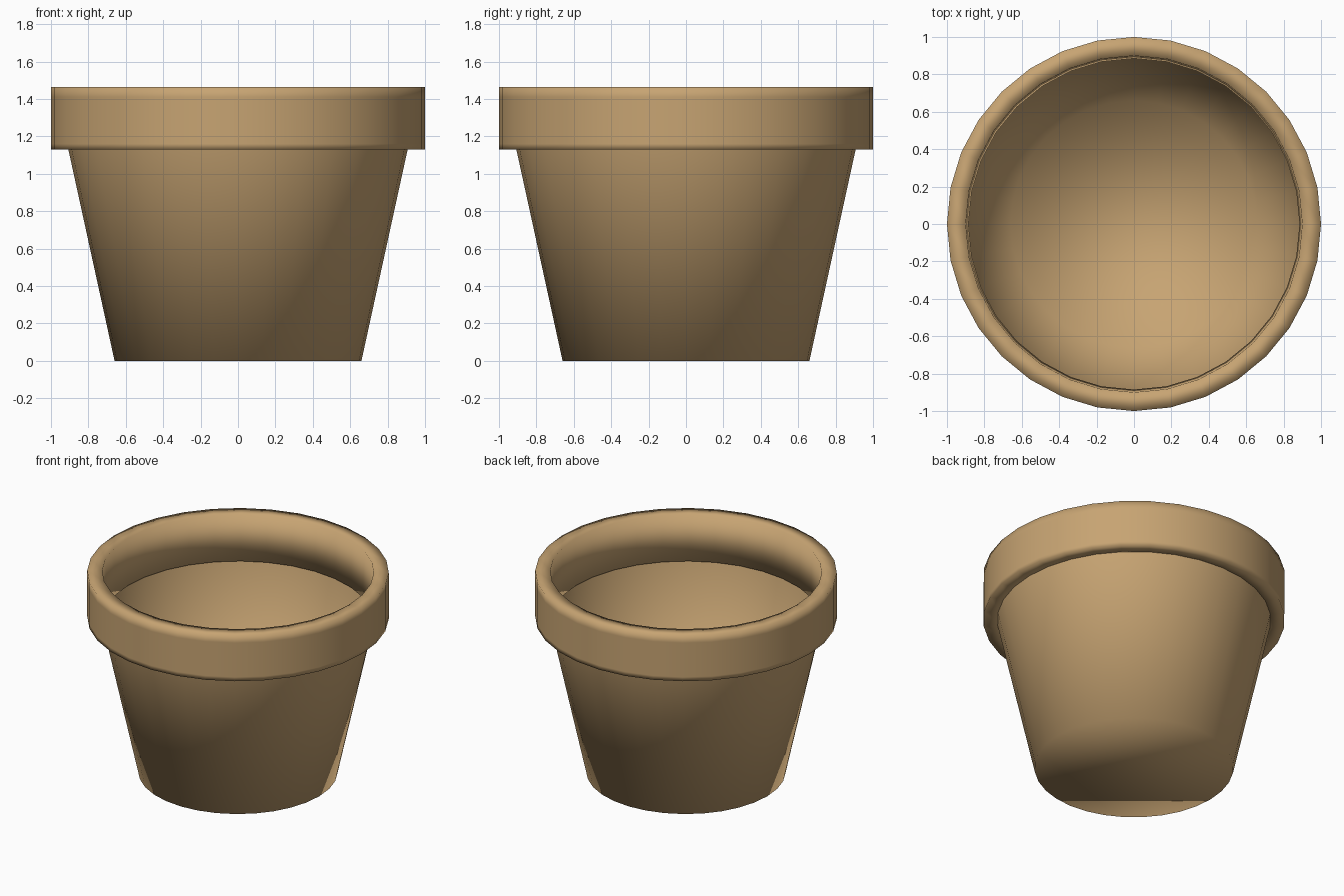
import bpy, bmesh
from math import cos, sin, tau

if "Cube" in bpy.data.objects:
    bpy.data.objects.remove(bpy.data.objects["Cube"])

SIDES = 32

clay = bpy.data.materials.new("terracotta")
clay.diffuse_color = (0.57, 0.37, 0.17, 1)
clay.use_nodes = True
clay.node_tree.nodes["Principled BSDF"].inputs["Base Color"].default_value = clay.diffuse_color


def lathe(name, profile, closed=False, base=False):
    """Spin an (r, z) profile around z; faces point outward for upward profiles."""
    bm = bmesh.new()
    rings = [[bm.verts.new((r * cos(tau * i / SIDES), r * sin(tau * i / SIDES), z))
              for i in range(SIDES)] for r, z in profile]
    pairs = list(zip(rings, rings[1:]))
    if closed:
        pairs.append((rings[-1], rings[0]))
    for low, high in pairs:
        for i in range(SIDES):
            j = (i + 1) % SIDES
            bm.faces.new((low[i], low[j], high[j], high[i]))
    if base:
        bm.faces.new(rings[0][::-1])
    for f in bm.faces:
        f.smooth = True
    mesh = bpy.data.meshes.new(name)
    bm.to_mesh(mesh)
    bm.free()
    mesh.materials.append(clay)
    obj = bpy.data.objects.new(name, mesh)
    bpy.context.collection.objects.link(obj)
    return obj


# Tapered thin-walled body with a flat floor
lathe("pot_body", [(0.66, 0), (0.907, 1.13)], base=True)

# Thick collar, with support loops keeping its outer face even
lathe("pot_rim", [(0.885, 1.13), (1.0, 1.13), (1.0, 1.16), (1.0, 1.41),
                  (1.0, 1.465), (0.9, 1.465)], closed=True)
